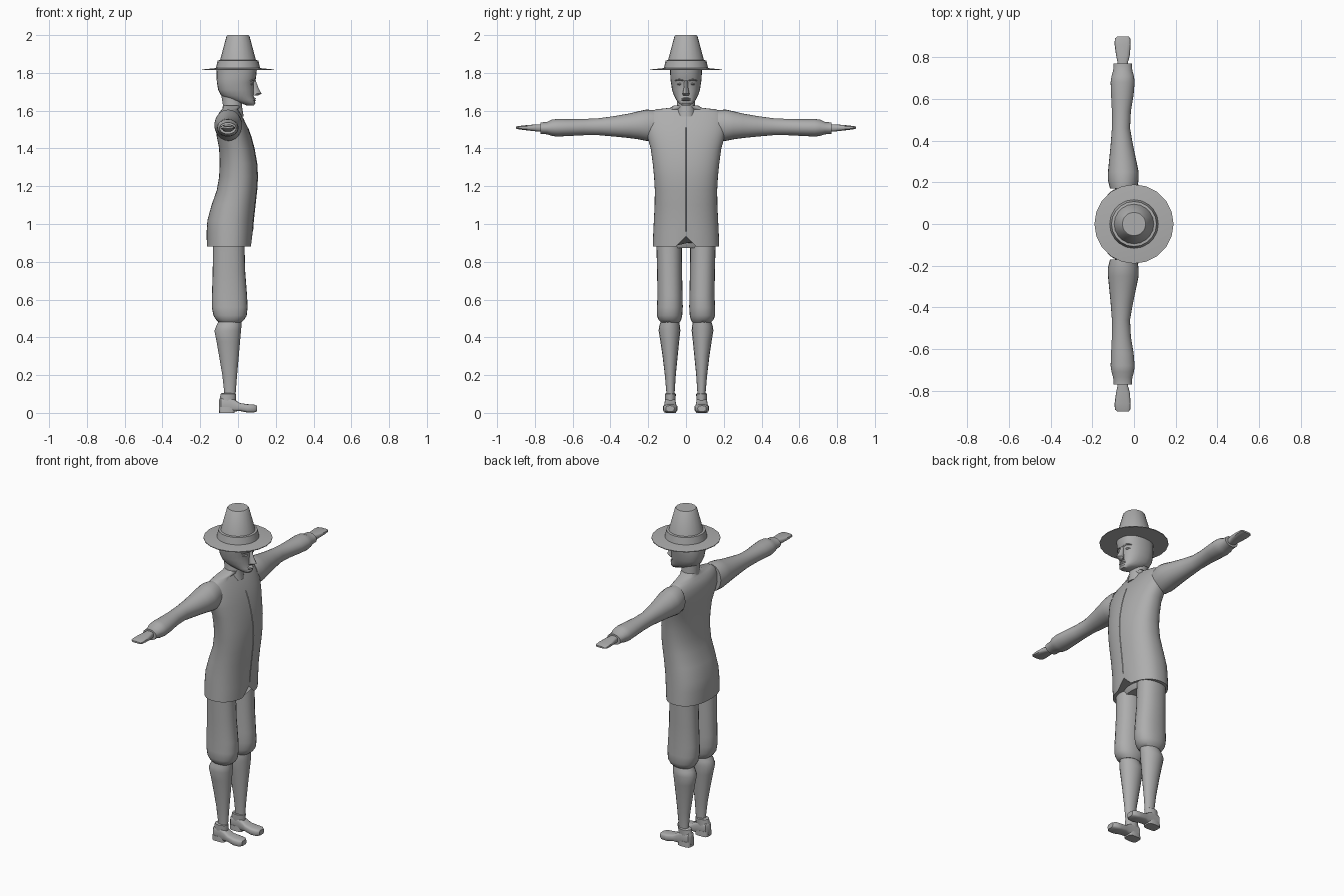
import bpy, bmesh, math

grey = bpy.data.materials.new("plain grey")
grey.diffuse_color = (0.42, 0.42, 0.42, 1)


def loft(name, axis, rings, n=2.0, segs=24, mirror=False, angle=40, shape=None):
    """Skin superellipse rings (t, a0, a1, b0, b1) stacked along an axis."""
    bm = bmesh.new()
    loops = []
    for t, a0, a1, b0, b1 in rings:
        loop = []
        for i in range(segs):
            th = 2 * math.pi * i / segs
            c, s = math.cos(th), math.sin(th)
            a = (a0 + a1) / 2 + (a1 - a0) / 2 * math.copysign(abs(c) ** (2 / n), c)
            b = (b0 + b1) / 2 + (b1 - b0) / 2 * math.copysign(abs(s) ** (2 / n), s)
            co = {"z": (a, b, t), "y": (a, t, b), "x": (t, a, b)}[axis]
            loop.append(bm.verts.new(shape(co) if shape else co))
        loops.append(loop)
    for lo, hi in zip(loops, loops[1:]):
        for i in range(segs):
            j = (i + 1) % segs
            bm.faces.new((lo[i], lo[j], hi[j], hi[i]))
    bm.faces.new(loops[0])
    bm.faces.new(loops[-1])
    bmesh.ops.recalc_face_normals(bm, faces=bm.faces)
    me = bpy.data.meshes.new(name)
    bm.to_mesh(me)
    bm.free()
    me.materials.append(grey)
    ob = bpy.data.objects.new(name, me)
    bpy.context.collection.objects.link(ob)
    bpy.ops.object.select_all(action="DESELECT")
    ob.select_set(True)
    bpy.context.view_layer.objects.active = ob
    bpy.ops.object.shade_smooth_by_angle(angle=math.radians(angle))
    if mirror:
        m = ob.modifiers.new("mirror", "MIRROR")
        m.use_axis = (False, True, False)
    return ob


def sym(rows):
    """(z, x0, x1, half width) rows to symmetric rings."""
    return [(z, x0, x1, -w, w) for z, x0, x1, w in rows]


def lathe(rows):
    return [(z, -r, r, -r, r) for z, r in rows]


# Hat
loft("hat_brim", "z", lathe([(1.814, 0.19), (1.818, 0.19), (1.826, 0.11)]), segs=20)
loft("hat_band", "z", lathe([(1.82, 0.118), (1.866, 0.108), (1.868, 0.09)]), segs=20)
loft("hat_crown", "z", lathe([(1.86, 0.097), (1.995, 0.061), (2.0, 0.056)]), segs=20)

# Head, neck and face
loft("head", "z", sym([
    (1.628, 0.045, 0.085, 0.022), (1.64, 0.015, 0.092, 0.038),
    (1.658, -0.05, 0.088, 0.052), (1.68, -0.09, 0.082, 0.064),
    (1.71, -0.105, 0.084, 0.074), (1.75, -0.112, 0.084, 0.08),
    (1.77, -0.113, 0.095, 0.083), (1.82, -0.113, 0.1, 0.084)]), n=2.3)
loft("neck", "z", sym([(1.57, -0.085, 0.03, 0.055), (1.63, -0.08, 0.02, 0.048),
                       (1.69, -0.09, 0.02, 0.045)]))
loft("nose", "z", sym([(1.68, 0.07, 0.105, 0.016), (1.69, 0.07, 0.125, 0.018),
                       (1.72, 0.07, 0.108, 0.012), (1.76, 0.07, 0.094, 0.009)]),
     n=1.5, segs=12)
loft("lips", "z", sym([(1.65, 0.07, 0.088, 0.02), (1.656, 0.07, 0.097, 0.024),
                       (1.66, 0.07, 0.09, 0.026), (1.664, 0.07, 0.096, 0.022),
                       (1.67, 0.07, 0.086, 0.014)]), segs=12)
loft("eye", "y", [(0.018, 0.07, 0.08, 1.739, 1.743), (0.034, 0.06, 0.083, 1.733, 1.748),
                  (0.05, 0.05, 0.071, 1.738, 1.742)], segs=10, mirror=True)
loft("brow", "y", [(0.012, 0.07, 0.094, 1.755, 1.764), (0.036, 0.06, 0.091, 1.76, 1.771),
                   (0.058, 0.04, 0.074, 1.756, 1.763)], segs=8, mirror=True)


# Coat with a small notch at the front of the hem
def notch(co):
    x, y, z = co
    if z < 0.95 and x > 0:
        z += 0.055 * max(0, 1 - abs(y) / 0.055) * (0.95 - z) / 0.07
    return x, y, z


coat = [
    (0.88, -0.165, 0.072, 0.176), (0.96, -0.166, 0.078, 0.173),
    (1.02, -0.162, 0.082, 0.17), (1.1, -0.14, 0.091, 0.166),
    (1.18, -0.112, 0.1, 0.165), (1.25, -0.1, 0.104, 0.169),
    (1.32, -0.097, 0.1, 0.176), (1.4, -0.1, 0.086, 0.187),
    (1.46, -0.112, 0.07, 0.204), (1.51, -0.118, 0.052, 0.215),
    (1.56, -0.113, 0.028, 0.21), (1.59, -0.1, 0.01, 0.195),
    (1.607, -0.085, 0.0, 0.16), (1.615, -0.08, 0.01, 0.085),
    (1.628, -0.075, 0.015, 0.062)]
loft("coat", "z", sym(coat), n=2.3, segs=48, shape=notch, angle=50)
loft("coat_seam", "z", sym([(z, x1 - 0.01, x1 + 0.002, 0.003)
                            for z, x0, x1, w in coat[1:10]]), segs=8)

# Sleeves and hands
loft("sleeve", "y", [
    (0.17, -0.115, 0.015, 1.44, 1.603), (0.21, -0.125, 0.022, 1.44, 1.606),
    (0.25, -0.125, 0.022, 1.448, 1.597), (0.3, -0.12, 0.012, 1.455, 1.585),
    (0.38, -0.112, -0.005, 1.463, 1.571), (0.46, -0.106, -0.019, 1.47, 1.56),
    (0.54, -0.106, -0.015, 1.47, 1.556), (0.62, -0.11, -0.002, 1.466, 1.555),
    (0.68, -0.112, 0.003, 1.463, 1.556), (0.71, -0.108, 0.0, 1.466, 1.553),
    (0.735, -0.1, -0.008, 1.475, 1.54), (0.77, -0.098, -0.01, 1.476, 1.538)],
     mirror=True)
loft("hand", "y", [
    (0.74, -0.08, -0.028, 1.487, 1.528), (0.78, -0.08, -0.028, 1.489, 1.528),
    (0.81, -0.086, -0.02, 1.492, 1.526), (0.86, -0.093, -0.016, 1.498, 1.522),
    (0.89, -0.092, -0.018, 1.502, 1.518), (0.9, -0.08, -0.025, 1.505, 1.515)],
     n=3, segs=16, mirror=True)

# Breeches
loft("breeches_hips", "z", sym([(0.872, -0.12, 0.02, 0.13), (0.9, -0.132, 0.036, 0.155),
                                (1.0, -0.13, 0.04, 0.15)]))
loft("breeches_leg", "z", [
    (0.478, -0.1, 0.015, 0.035, 0.132), (0.492, -0.115, 0.032, 0.026, 0.145),
    (0.515, -0.13, 0.046, 0.02, 0.154), (0.56, -0.139, 0.051, 0.017, 0.154),
    (0.62, -0.138, 0.048, 0.018, 0.151), (0.75, -0.134, 0.038, 0.021, 0.153),
    (0.9, -0.132, 0.034, 0.022, 0.157)], n=2.2, mirror=True)

# Stockings
loft("stocking", "z", [
    (0.05, -0.075, -0.012, 0.06, 0.104), (0.11, -0.073, -0.012, 0.06, 0.104),
    (0.2, -0.083, -0.005, 0.054, 0.112), (0.3, -0.1, 0.004, 0.044, 0.124),
    (0.38, -0.114, 0.011, 0.036, 0.136), (0.435, -0.125, 0.016, 0.03, 0.145),
    (0.46, -0.115, 0.018, 0.032, 0.142), (0.5, -0.095, 0.018, 0.04, 0.128)],
     segs=16, mirror=True)

# Shoes
loft("shoe", "x", [
    (-0.1, 0.068, 0.098, 0.008, 0.07), (-0.09, 0.056, 0.11, 0.006, 0.08),
    (-0.04, 0.054, 0.113, 0.006, 0.082), (-0.015, 0.053, 0.114, 0.008, 0.068),
    (0.01, 0.05, 0.117, 0.01, 0.052), (0.05, 0.045, 0.122, 0.002, 0.046),
    (0.085, 0.048, 0.12, 0.002, 0.044), (0.1, 0.062, 0.106, 0.008, 0.038)],
     n=3.5, segs=20, mirror=True)
loft("shoe_ankle", "z", [(0.06, -0.1, -0.012, 0.055, 0.111),
                         (0.1, -0.092, -0.01, 0.054, 0.112),
                         (0.104, -0.086, -0.016, 0.058, 0.106)],
     segs=16, mirror=True)
loft("shoe_heel", "z", [(0.0, -0.1, -0.018, 0.052, 0.115),
                        (0.03, -0.1, -0.016, 0.054, 0.113)],
     n=4, segs=16, mirror=True)
